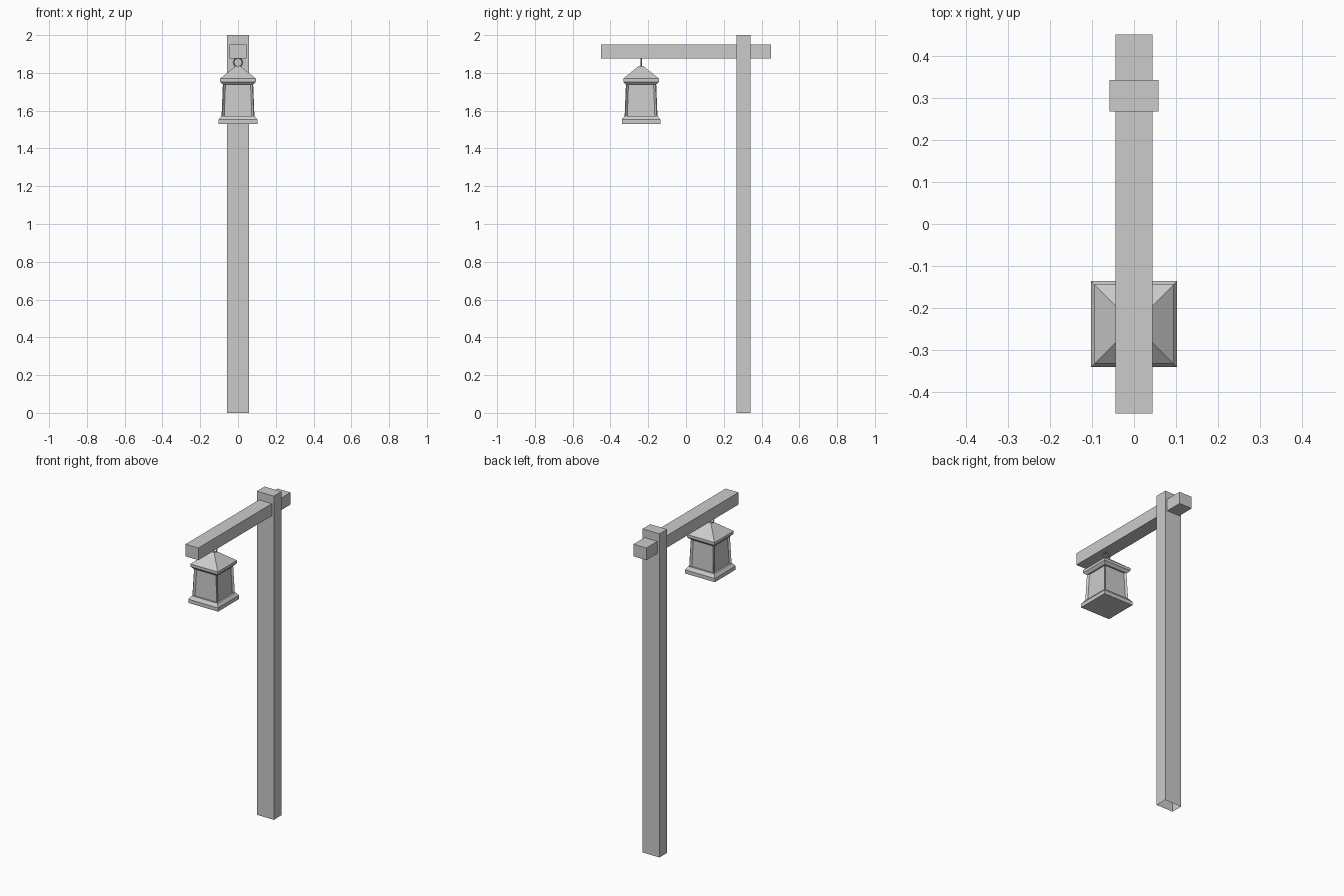
import bpy
import bmesh
import math
from mathutils import Vector

cube = bpy.data.objects.get("Cube")
if cube:
    bpy.data.objects.remove(cube, do_unlink=True)

LAMP_Y = -0.238

grey = bpy.data.materials.new("plain grey")
grey.use_nodes = True
grey.diffuse_color = (0.6, 0.6, 0.6, 1)
grey.node_tree.nodes["Principled BSDF"].inputs["Base Color"].default_value = (0.6, 0.6, 0.6, 1)


def finish(name, bm, location=(0, 0, 0)):
    bmesh.ops.recalc_face_normals(bm, faces=bm.faces)
    mesh = bpy.data.meshes.new(name)
    bm.to_mesh(mesh)
    bm.free()
    mesh.materials.append(grey)
    obj = bpy.data.objects.new(name, mesh)
    obj.location = location
    bpy.context.collection.objects.link(obj)
    return obj


def box(name, low, high, open_bottom=False):
    bm = bmesh.new()
    bmesh.ops.create_cube(bm, size=1)
    low, high = Vector(low), Vector(high)
    for v in bm.verts:
        v.co = (low + high) / 2 + v.co * (high - low)
    if open_bottom:
        base = [f for f in bm.faces if f.normal.z < -0.5]
        bmesh.ops.delete(bm, geom=base, context="FACES_ONLY")
    return finish(name, bm)


def square_stack(name, profile):
    """Stack square sections, given as (half width, height), and cap both ends."""
    bm = bmesh.new()
    rings = []
    for half, z in profile:
        corners = ((-half, -half), (half, -half), (half, half), (-half, half))
        rings.append([bm.verts.new((x, y, z)) for x, y in corners])
    for a, b in zip(rings, rings[1:]):
        for i in range(4):
            j = (i + 1) % 4
            bm.faces.new((a[i], a[j], b[j], b[i]))
    bm.faces.new(rings[0][::-1])
    bm.faces.new(rings[-1])
    return finish(name, bm, (0, LAMP_Y, 0))


# Post with an open foot, and the crossbeam through it
box("post", (-0.058, 0.267, 0), (0.058, 0.342, 2), open_bottom=True)
box("crossbeam", (-0.044, -0.45, 1.875), (0.044, 0.45, 1.95))

# Lantern
square_stack("lantern_base", [(0.102, 1.53), (0.102, 1.553), (0.088, 1.572)])
square_stack("lantern_body", [(0.077, 1.57), (0.070, 1.748)])
square_stack("lantern_roof", [(0.080, 1.738), (0.094, 1.753), (0.094, 1.77), (0.012, 1.836)])

# Slim corner strips, one on each diagonal of the body
bm = bmesh.new()
for sx in (-1, 1):
    for sy in (-1, 1):
        ring = []
        for half, z in ((0.074, 1.57), (0.085, 1.57), (0.078, 1.745), (0.067, 1.745)):
            for side in (-0.002, 0.002):
                ring.append(bm.verts.new((sx * (half + side), sy * (half - side), z)))
        near, far = ring[0::2], ring[1::2]
        bm.faces.new(near)
        bm.faces.new(far[::-1])
        for i in range(4):
            j = (i + 1) % 4
            bm.faces.new((near[i], far[i], far[j], near[j]))
finish("lantern_corner_strips", bm, (0, LAMP_Y, 0))

# Thin hanging ring between roof and beam
bpy.ops.mesh.primitive_torus_add(
    major_segments=8, minor_segments=4, major_radius=0.024, minor_radius=0.004,
    location=(0, LAMP_Y, 1.856), rotation=(math.pi / 2, 0, 0))
hook = bpy.context.object
hook.name = "hanging_ring"
hook.data.materials.append(grey)
